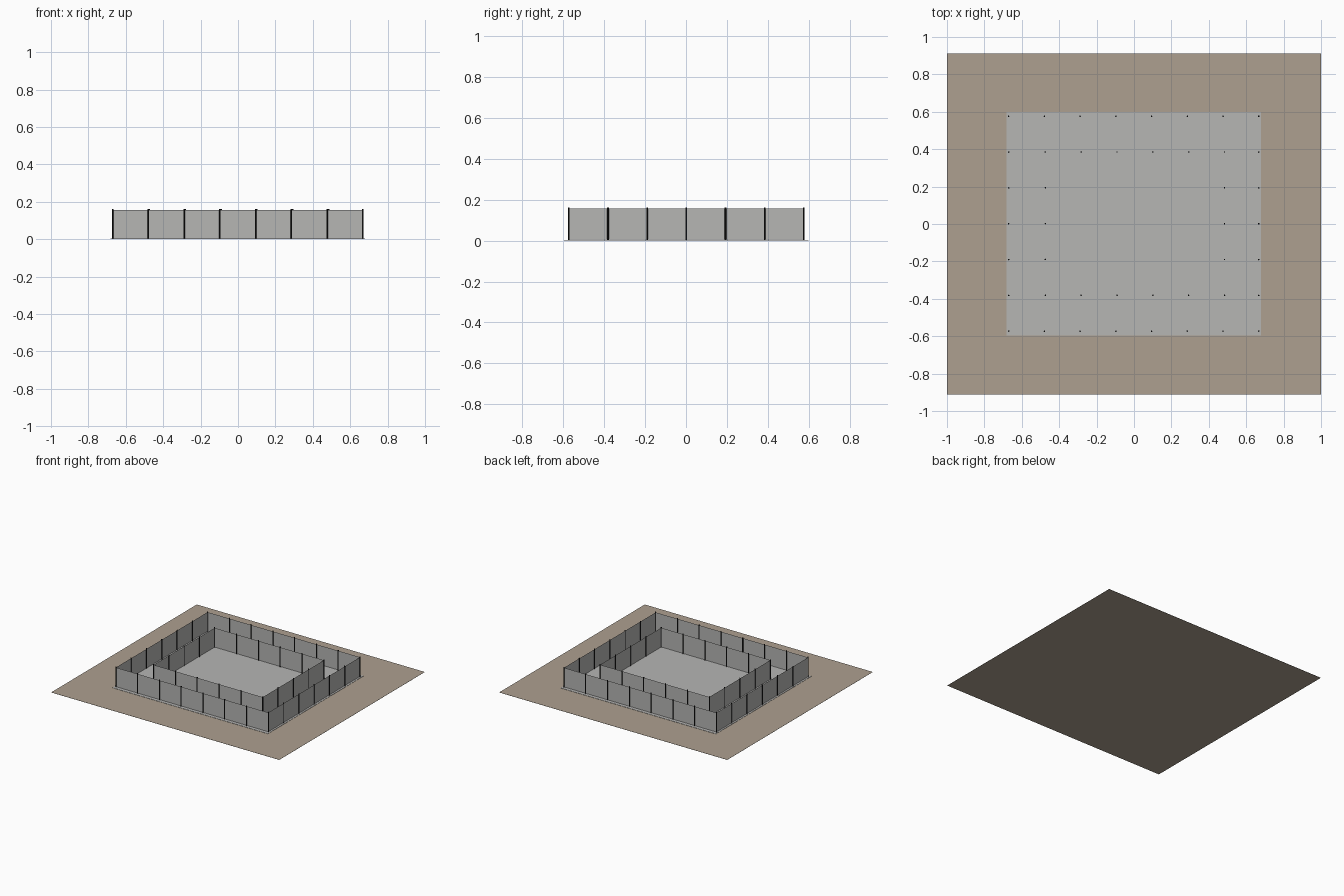
import bpy, bmesh
from mathutils import Matrix

if "Cube" in bpy.data.objects:
    bpy.data.objects.remove(bpy.data.objects["Cube"])


def material(name, rgb):
    m = bpy.data.materials.new(name)
    m.diffuse_color = (*rgb, 1)
    m.use_nodes = True
    m.node_tree.nodes["Principled BSDF"].inputs["Base Color"].default_value = m.diffuse_color
    return m


SAND = material("sandy_ground", (0.42, 0.352, 0.278))
GREY = material("concrete_grey", (0.465, 0.465, 0.457))
BLACK = material("black_metal", (0.008, 0.008, 0.008))


def finish(bm, name, mat):
    me = bpy.data.meshes.new(name)
    bm.to_mesh(me)
    bm.free()
    me.materials.append(mat)
    ob = bpy.data.objects.new(name, me)
    bpy.context.collection.objects.link(ob)
    return ob


def box(name, mat, x0, x1, y0, y1, z0, z1):
    bm = bmesh.new()
    mtx = (Matrix.Translation(((x0 + x1) / 2, (y0 + y1) / 2, (z0 + z1) / 2))
           @ Matrix.Diagonal((x1 - x0, y1 - y0, z1 - z0, 1)))
    bmesh.ops.create_cube(bm, size=1, matrix=mtx)
    return finish(bm, name, mat)


def fence(name, x0, x1, y0, y1, nx, ny):
    # post positions around the rectangle, in order
    xs = [x0 + (x1 - x0) * i / nx for i in range(nx + 1)]
    ys = [y0 + (y1 - y0) * i / ny for i in range(ny + 1)]
    ring = ([(x, y0) for x in xs[:-1]] + [(x1, y) for y in ys[:-1]]
            + [(x, y1) for x in xs[:0:-1]] + [(x0, y) for y in ys[:0:-1]])

    # thin sheet panels between neighbouring posts
    bm = bmesh.new()
    low = [bm.verts.new((x, y, 0.005)) for x, y in ring]
    top = [bm.verts.new((x, y, 0.157)) for x, y in ring]
    for i in range(len(ring)):
        j = (i + 1) % len(ring)
        bm.faces.new((low[i], low[j], top[j], top[i]))
    finish(bm, name + "_panels", GREY)

    # round posts
    bm = bmesh.new()
    for x, y in ring:
        bmesh.ops.create_cone(bm, cap_ends=True, segments=8, radius1=0.004,
                              radius2=0.004, depth=0.16,
                              matrix=Matrix.Translation((x, y, 0.082)))
    finish(bm, name + "_posts", BLACK)


# ground and paved pad
box("ground", SAND, -1, 1, -0.912, 0.912, 0, 0.001)
box("paved_pad", GREY, -0.682, 0.68, -0.597, 0.6, 0.001, 0.003)

# two nested enclosures
fence("outer_fence", -0.67, 0.667, -0.573, 0.576, 7, 6)
fence("inner_fence", -0.474, 0.484, -0.381, 0.385, 5, 4)
